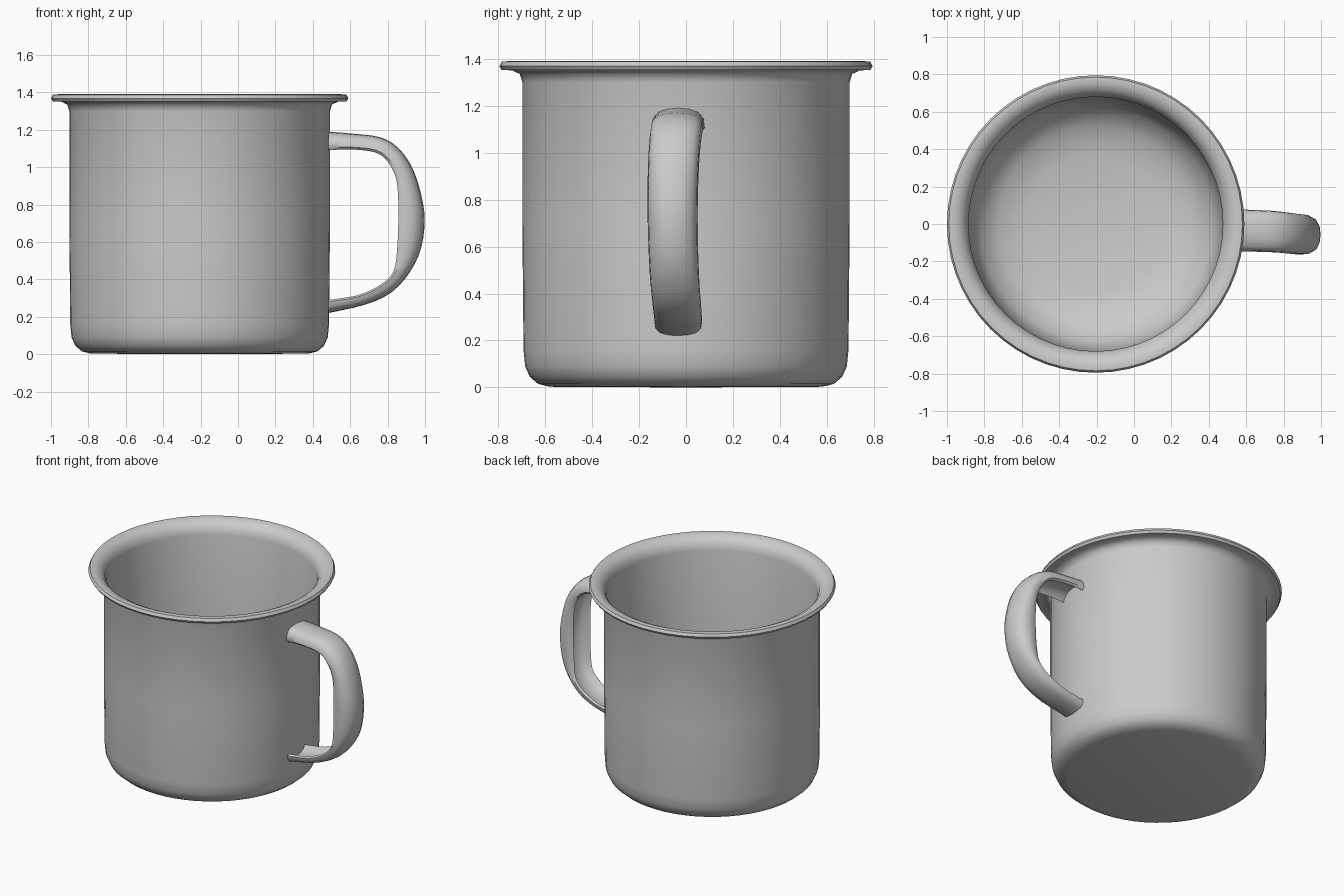
import bpy
import bmesh
import math
from mathutils import Vector

cube = bpy.data.objects.get("Cube")
if cube:
    bpy.data.objects.remove(cube, do_unlink=True)

AXIS_X = -0.205
HANDLE_Y = -0.045

grey = bpy.data.materials.new("grey enamel")
grey.use_nodes = True
GREY = (0.6, 0.6, 0.6, 1)
grey.diffuse_color = GREY
grey.node_tree.nodes["Principled BSDF"].inputs["Base Color"].default_value = GREY


def finish(bm, name, angle):
    """Turn a bmesh into a smooth shaded object that keeps its sharp edges."""
    bmesh.ops.remove_doubles(bm, verts=bm.verts, dist=0.0005)
    bmesh.ops.recalc_face_normals(bm, faces=bm.faces)
    mesh = bpy.data.meshes.new(name)
    bm.to_mesh(mesh)
    bm.free()
    mesh.materials.append(grey)
    mesh.shade_smooth()
    mesh.set_sharp_from_angle(angle=math.radians(angle))
    obj = bpy.data.objects.new(name, mesh)
    bpy.context.collection.objects.link(obj)
    return obj


def lathe(name, profile, steps=56):
    bm = bmesh.new()
    verts = [bm.verts.new((AXIS_X + r, 0, z)) for r, z in profile]
    edges = [bm.edges.new(pair) for pair in zip(verts, verts[1:])]
    bmesh.ops.spin(bm, geom=verts + edges, cent=(AXIS_X, 0, 0), axis=(0, 0, 1),
                   angle=math.tau, steps=steps)
    return finish(bm, name, 50)


def smooth_path(points, steps=3):
    """Catmull-Rom curve through the points."""
    p = [Vector(q) for q in points]
    p = [2 * p[0] - p[1]] + p + [2 * p[-1] - p[-2]]
    out = []
    for a, b, c, d in zip(p, p[1:], p[2:], p[3:]):
        for k in range(steps):
            t = k / steps
            out.append(b + 0.5 * t * (c - a + t * (2 * a - 5 * b + 4 * c - d
                                                   + t * (3 * (b - c) + d - a))))
    return out + [p[-2]]


# Cup: base, outer wall, rolled rim, inner wall and bowl-shaped floor
lathe("cup_body", [
    (0, 0), (0.58, 0.003), (0.63, 0.015), (0.665, 0.045), (0.685, 0.09),
    (0.692, 0.16), (0.697, 0.7), (0.697, 1.3),
    (0.708, 1.335), (0.74, 1.35), (0.785, 1.352), (0.795, 1.368),
    (0.785, 1.387), (0.755, 1.39), (0.715, 1.37), (0.69, 1.34),
    (0.68, 1.3), (0.68, 0.5), (0.665, 0.25), (0.62, 0.13),
    (0.52, 0.06), (0.37, 0.02), (0, 0.02)])

# Handle: a bent channel, open towards the cup
outer = smooth_path([(0.483, 1.19), (0.6, 1.18), (0.76, 1.16), (0.86, 1.1),
                     (0.935, 0.99), (0.98, 0.85), (0.998, 0.72), (0.98, 0.57),
                     (0.92, 0.44), (0.82, 0.33), (0.68, 0.265), (0.483, 0.22)])
inner = smooth_path([(0.483, 1.09), (0.59, 1.095), (0.73, 1.08), (0.8, 1.03),
                     (0.845, 0.94), (0.857, 0.82), (0.857, 0.7), (0.85, 0.55),
                     (0.83, 0.44), (0.76, 0.37), (0.64, 0.315), (0.483, 0.29)])
# (depth from outer to inner edge, sideways share of the half width)
half = [(0.0, 0.0), (0.04, 0.4), (0.17, 0.75), (0.45, 0.96), (0.85, 1.0)]
hollow = [(1.0, 0.88), (0.65, 0.72), (0.45, 0.4), (0.4, 0.0)]
right = half + hollow
section = right + [(d, -s) for d, s in reversed(right[1:-1])]

bm = bmesh.new()
rings = []
last = len(outer) - 1
for i, (o, n) in enumerate(zip(outer, inner)):
    t = i / last
    width = 0.113 - 0.012 * t
    shift = HANDLE_Y + 0.012 * math.cos(math.tau * t)
    ring = []
    for depth, side in section:
        q = o.lerp(n, depth)
        ring.append(bm.verts.new((q.x, shift + width * side, q.y)))
    rings.append(ring)
count = len(section)
for a, b in zip(rings, rings[1:]):
    for j in range(count):
        k = (j + 1) % count
        bm.faces.new((a[j], a[k], b[k], b[j]))
bm.faces.new(rings[0])
bm.faces.new(rings[-1])
finish(bm, "handle", 50)
